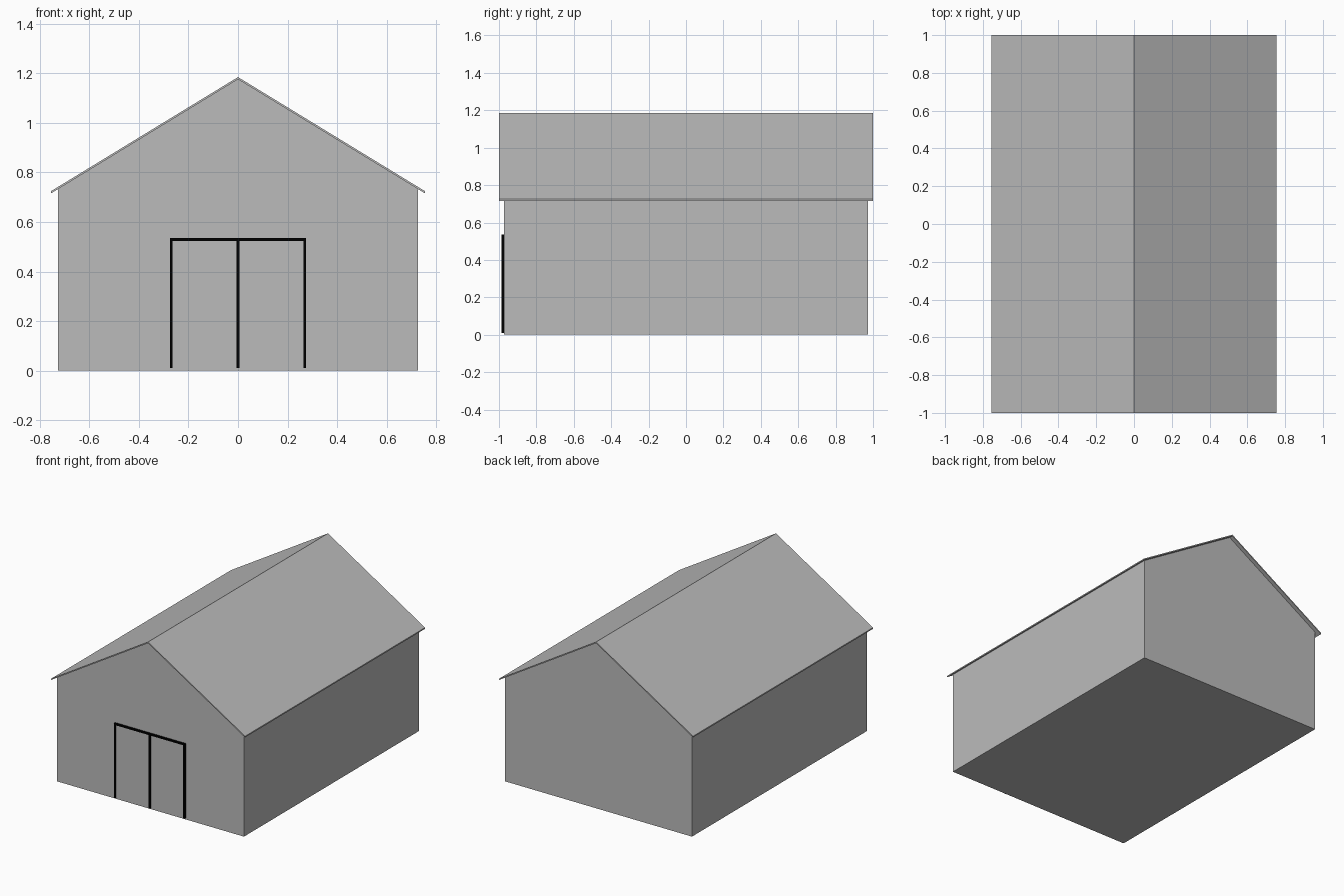
import bpy

if "Cube" in bpy.data.objects:
    bpy.data.objects.remove(bpy.data.objects["Cube"])


def material(name, rgb):
    m = bpy.data.materials.new(name)
    m.use_nodes = True
    m.diffuse_color = (*rgb, 1)
    m.node_tree.nodes["Principled BSDF"].inputs["Base Color"].default_value = (*rgb, 1)
    return m


grey = material("plain grey", (0.5, 0.5, 0.5))
black = material("black trim", (0.0, 0.0, 0.0))


def extrude_profile(name, profile, y0, y1, mat):
    """Solid made by sweeping an x-z outline along y."""
    n = len(profile)
    verts = [(x, y, z) for y in (y0, y1) for x, z in profile]
    faces = [tuple(range(n)), tuple(reversed(range(n, 2 * n)))]
    faces += [(i, i + n, (i + 1) % n + n, (i + 1) % n) for i in range(n)]
    mesh = bpy.data.meshes.new(name)
    mesh.from_pydata(verts, [], faces)
    mesh.materials.append(mat)
    obj = bpy.data.objects.new(name, mesh)
    bpy.context.collection.objects.link(obj)
    return obj


def box(name, x0, x1, y0, y1, z0, z1, mat):
    return extrude_profile(name, [(x0, z0), (x1, z0), (x1, z1), (x0, z1)], y0, y1, mat)


# Proportions
ridge, slope, thick = 1.185, 0.61, 0.009
half_w, half_l, eave_x = 0.727, 0.972, 0.755


def roof_z(x, drop=0.0):
    return ridge - slope * abs(x) - drop


# Gabled walls, closed by the floor
wall_top = roof_z(half_w, thick)
extrude_profile("walls", [(-half_w, 0), (half_w, 0), (half_w, wall_top),
                          (0, roof_z(0, thick)), (-half_w, wall_top)],
                -half_l, half_l, grey)

# Thin overhanging roof sheets, one per side
for side, s in (("left", 1), ("right", -1)):
    outline = [(0, roof_z(0, thick)), (s * eave_x, roof_z(eave_x, thick)),
               (s * eave_x, roof_z(eave_x)), (0, ridge)]
    extrude_profile(side + "_roof", outline[::s], -1, 1, grey)

# Double door with black frame on the front
door_w, door_h, bar, door_z = 0.275, 0.535, 0.011, 0.01
for side, s in (("left", 1), ("right", -1)):
    xs = sorted((0, s * (door_w - bar / 2)))
    box(side + "_door", *xs, -0.977, -half_l, door_z, door_h - bar / 2, grey)
for name, x in (("right_post", -door_w + bar / 2), ("middle_post", 0),
                ("left_post", door_w - bar / 2)):
    box(name, x - bar / 2, x + bar / 2, -0.986, -half_l, door_z, door_h, black)
box("door_lintel", -door_w, door_w, -0.986, -half_l, door_h - bar, door_h, black)
